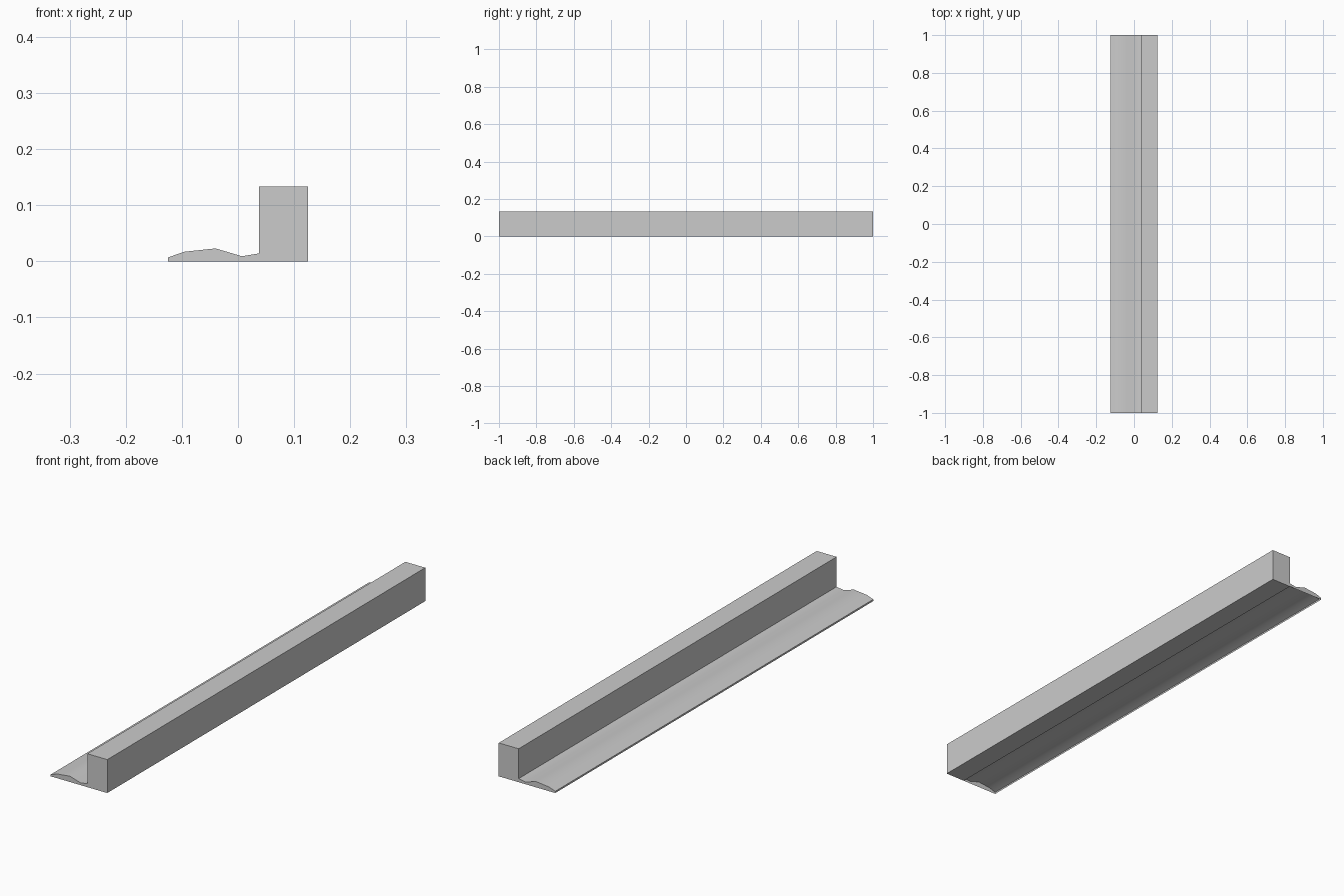
import bpy
import bmesh
from math import radians

cube = bpy.data.objects.get("Cube")
if cube:
    bpy.data.objects.remove(cube, do_unlink=True)

HALF_LENGTH = 1.0

grey = bpy.data.materials.new("plain grey")
grey.use_nodes = True
colour = (0.6, 0.6, 0.6, 1)
grey.diffuse_color = colour
grey.node_tree.nodes["Principled BSDF"].inputs["Base Color"].default_value = colour


def extrude_profile(name, profile, open_edges=()):
    """Sweep an x-z profile along y, with end caps; skip walls on open edges."""
    bm = bmesh.new()
    front, back = ([bm.verts.new((x, y, z)) for x, z in profile]
                   for y in (-HALF_LENGTH, HALF_LENGTH))
    bm.faces.new(front)
    bm.faces.new(back[::-1])
    count = len(profile)
    for i in range(count):
        if i not in open_edges:
            j = (i + 1) % count
            bm.faces.new((front[j], front[i], back[i], back[j]))
    bmesh.ops.recalc_face_normals(bm, faces=bm.faces)
    mesh = bpy.data.meshes.new(name)
    bm.to_mesh(mesh)
    bm.free()
    mesh.materials.append(grey)
    obj = bpy.data.objects.new(name, mesh)
    bpy.context.collection.objects.link(obj)
    return obj


# Square kerb bar
extrude_profile("kerb_bar", [(0.037, 0), (0.1245, 0), (0.1245, 0.133), (0.037, 0.133)])

# Wavy gutter strip, hollow underneath and open against the bar
gutter = extrude_profile(
    "gutter_strip",
    [(-0.1245, 0), (0.037, 0), (0.037, 0.014), (0.007, 0.009),
     (-0.04, 0.023), (-0.096, 0.017), (-0.1245, 0.007)],
    open_edges=(0, 1))

# Smooth the waves, keep the rim and ends crisp
bpy.ops.object.select_all(action="DESELECT")
gutter.select_set(True)
bpy.context.view_layer.objects.active = gutter
bpy.ops.object.shade_smooth_by_angle(angle=radians(40))
